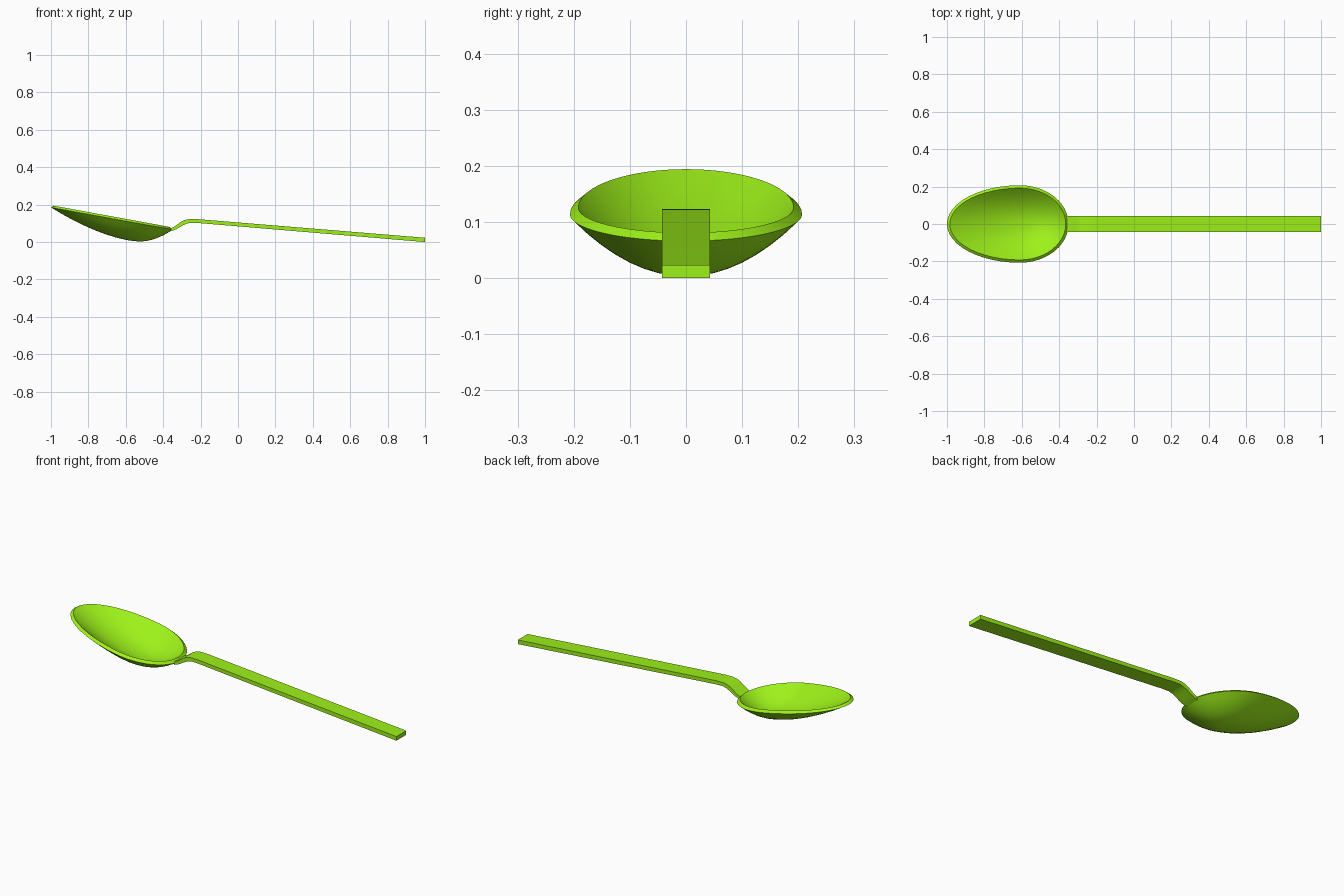
import bpy, bmesh
from math import sin, cos, pi, radians

if "Cube" in bpy.data.objects:
    bpy.data.objects.remove(bpy.data.objects["Cube"])

mat = bpy.data.materials.new("lime_green")
mat.diffuse_color = (0.34, 0.88, 0.01, 1)
mat.use_nodes = True
mat.node_tree.nodes["Principled BSDF"].inputs["Base Color"].default_value = mat.diffuse_color


def finish(name, bm, angle):
    bmesh.ops.recalc_face_normals(bm, faces=bm.faces)
    mesh = bpy.data.meshes.new(name)
    bm.to_mesh(mesh)
    bm.free()
    mesh.materials.append(mat)
    ob = bpy.data.objects.new(name, mesh)
    bpy.context.collection.objects.link(ob)
    bpy.ops.object.select_all(action='DESELECT')
    ob.select_set(True)
    bpy.context.view_layer.objects.active = ob
    bpy.ops.object.shade_smooth_by_angle(angle=radians(angle))
    return ob


# Bowl: egg-shaped outer and inner shells, joined by a slanted rim
SEG, RINGS = 48, 8
CX = -0.53  # deepest point


def bowl_ring(bm, t, inset, lift, floor):
    ring = []
    for i in range(SEG):
        a = 2 * pi * i / SEG
        length = (0.26 if cos(a) > 0 else 0.39) - inset
        x = -0.61 + length * cos(a)
        y = (0.207 - inset) * sin(a)
        rim_z = 0.185 - 0.183 * (x + 1) + lift
        power = 2.0 + (0.4 * cos(a) if cos(a) < 0 else 0)
        z = floor + (rim_z - floor) * t ** power
        ring.append(bm.verts.new((CX + (x - CX) * t, y * t, z)))
    return ring


bm = bmesh.new()
outer = [bowl_ring(bm, k / RINGS, 0, 0, 0.003) for k in range(1, RINGS + 1)]
inner = [bowl_ring(bm, k / RINGS, 0.015, 0.012, 0.022) for k in range(RINGS, 0, -1)]
rings = outer + inner
for r, s in zip(rings, rings[1:]):
    for i in range(SEG):
        j = (i + 1) % SEG
        bm.faces.new((r[i], r[j], s[j], s[i]))
for ring, z in ((rings[0], 0.003), (rings[-1], 0.022)):
    pole = bm.verts.new((CX, 0, z))
    for i in range(SEG):
        bm.faces.new((ring[i], ring[(i + 1) % SEG], pole))
finish("bowl", bm, 40)

# Handle: side profile with a curved neck, extruded across the width
profile = [(-0.362, 0.072), (-0.34, 0.083), (-0.305, 0.108), (-0.285, 0.118),
           (-0.26, 0.123), (-0.21, 0.122), (1, 0.023),
           (1, 0.0), (-0.215, 0.102), (-0.255, 0.103), (-0.275, 0.098),
           (-0.295, 0.089), (-0.33, 0.068), (-0.362, 0.056)]
bm = bmesh.new()
W = 0.043
left = [bm.verts.new((x, -W, z)) for x, z in profile]
right = [bm.verts.new((x, W, z)) for x, z in profile]
n = len(profile)
for i in range(n):
    j = (i + 1) % n
    bm.faces.new((left[i], left[j], right[j], right[i]))
# side walls as quads between the top and bottom edges
for side in (left, right):
    for i in range(n // 2 - 1):
        bm.faces.new((side[i], side[i + 1], side[n - 2 - i], side[n - 1 - i]))
finish("handle", bm, 30)
